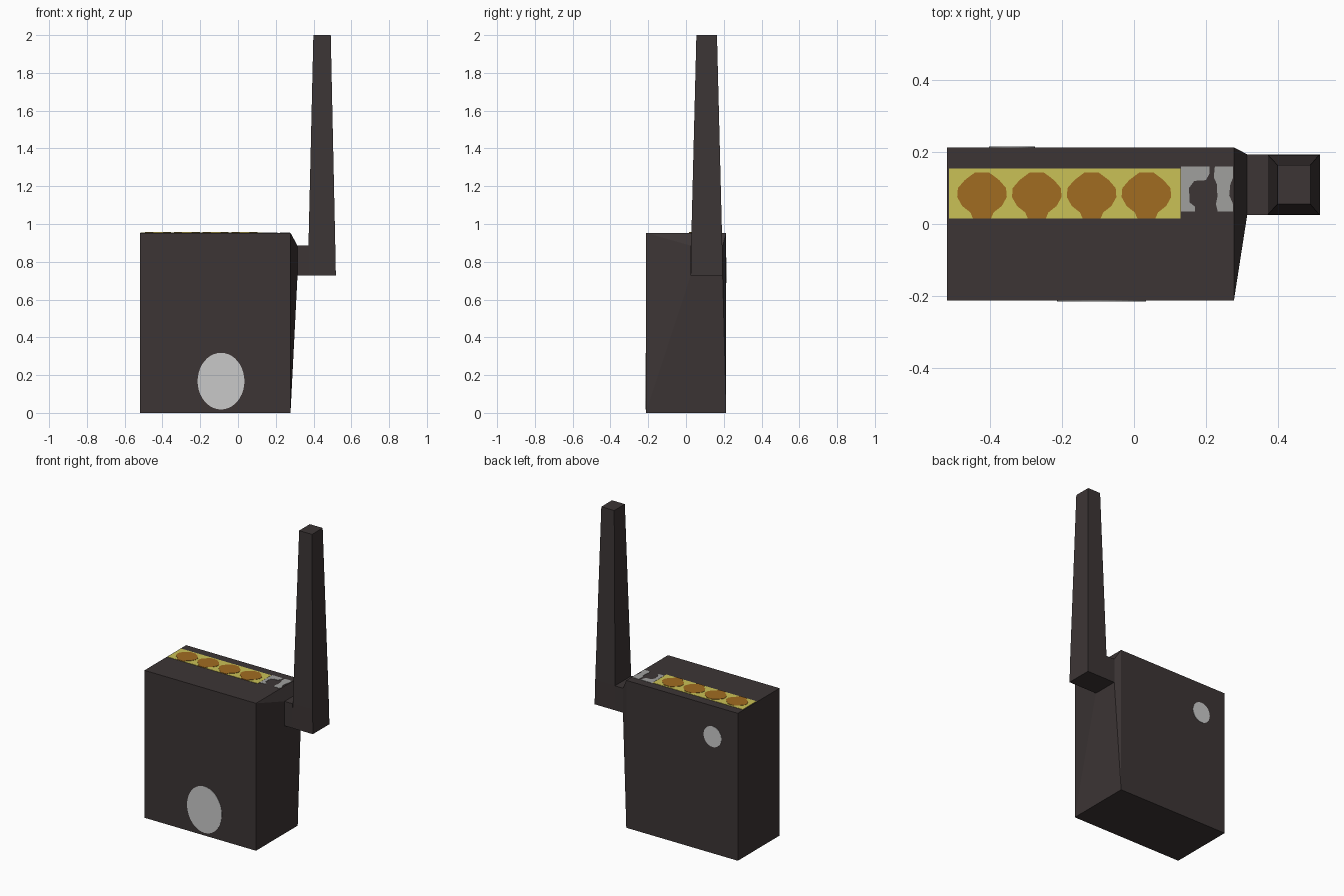
import bpy, bmesh, math
from mathutils import Vector

if "Cube" in bpy.data.objects:
    bpy.data.objects.remove(bpy.data.objects["Cube"])


def material(name, srgb):
    m = bpy.data.materials.new(name)
    lin = [(c / 255 / 12.92) if c / 255 <= 0.04045 else ((c / 255 + 0.055) / 1.055) ** 2.4 for c in srgb]
    m.diffuse_color = (*lin, 1)
    m.use_nodes = True
    m.node_tree.nodes["Principled BSDF"].inputs["Base Color"].default_value = m.diffuse_color
    return m


DARK = material("charcoal", (60, 53, 53))
LIGHT = material("light_grey", (201, 201, 201))
GREY = material("mid_grey", (160, 160, 158))
YELLOW = material("yellow", (202, 193, 86))
BROWN = material("orange_brown", (161, 108, 33))


def finish(name, bm, mat):
    bmesh.ops.recalc_face_normals(bm, faces=bm.faces)
    me = bpy.data.meshes.new(name)
    bm.to_mesh(me)
    bm.free()
    me.materials.append(mat)
    ob = bpy.data.objects.new(name, me)
    bpy.context.collection.objects.link(ob)
    return ob


def loft(name, rings, mat):
    """Closed solid through a series of four-cornered rings."""
    bm = bmesh.new()
    vs = [[bm.verts.new(p) for p in r] for r in rings]
    n = len(rings[0])
    for a, b in zip(vs, vs[1:]):
        for i in range(n):
            j = (i + 1) % n
            bm.faces.new((a[i], a[j], b[j], b[i]))
    bm.faces.new(vs[0])
    bm.faces.new(vs[-1])
    return finish(name, bm, mat)


def ring_x(x, y0, y1, z0, z1):
    return [(x, y0, z0), (x, y1, z0), (x, y1, z1), (x, y0, z1)]


def ring_z(z, x0, x1, y0, y1):
    return [(x0, y0, z), (x1, y0, z), (x1, y1, z), (x0, y1, z)]


def plate(name, pts, normal, mat, thick=0.002):
    """Thin painted plate: outline pushed out along the normal."""
    n = Vector(normal) * thick
    low = [Vector(p) for p in pts]
    return loft(name, [low, [p + n for p in low]], mat)


def ellipse(cx, y, cz, rx, rz, count=40):
    return [(cx + rx * math.cos(2 * math.pi * i / count), y,
             cz + rz * math.sin(2 * math.pi * i / count)) for i in range(count)]


TOP = 0.953

# Body with its side tapering into the short arm
loft("body", [ring_x(-0.52, -0.213, 0.213, 0, TOP),
              ring_x(0.278, -0.213, 0.213, 0, TOP),
              ring_x(0.315, 0.025, 0.194, 0.727, 0.885),
              ring_x(0.373, 0.025, 0.194, 0.727, 0.885)], DARK)

# Tapered antenna
loft("antenna", [ring_z(0.727, 0.370, 0.518, 0.025, 0.194),
                 ring_z(0.885, 0.373, 0.515, 0.027, 0.192),
                 ring_z(2.0, 0.399, 0.491, 0.055, 0.164)], DARK)

# Round spots on front and back
plate("front_disc", ellipse(-0.09, -0.213, 0.168, 0.124, 0.15), (0, -1, 0), LIGHT)
plate("back_disc", ellipse(-0.34, 0.213, 0.755, 0.064, 0.067), (0, 1, 0), LIGHT)

# Yellow strip and four knob shapes on top
plate("top_strip", [(x, y, TOP) for x, y in
                    ((-0.515, 0.015), (0.13, 0.015), (0.13, 0.155), (-0.515, 0.155))],
      (0, 0, 1), YELLOW)
half = [(0.025, 0.015), (0.032, 0.032), (0.055, 0.05), (0.069, 0.075),
        (0.067, 0.1), (0.048, 0.122), (0.035, 0.132), (0.02, 0.143)]
outline = half + [(-x, y) for x, y in reversed(half)]
for i in range(4):
    plate(f"knob_mark_{i + 1}", [(-0.423 + 0.1525 * i + x, y, TOP) for x, y in outline],
          (0, 0, 1), BROWN, 0.004)

# Grey patches either side of the dark keyhole
left = [(0.131, 0.035), (0.17, 0.035), (0.17, 0.048), (0.155, 0.06), (0.153, 0.1),
        (0.168, 0.12), (0.2, 0.122), (0.21, 0.14), (0.21, 0.16), (0.131, 0.16)]
right = [(0.233, 0.035), (0.276, 0.035), (0.276, 0.055), (0.265, 0.08), (0.268, 0.11),
         (0.276, 0.13), (0.276, 0.16), (0.225, 0.16), (0.222, 0.13), (0.231, 0.11),
         (0.232, 0.075), (0.228, 0.055)]
for name, pts in (("grey_patch_left", left), ("grey_patch_right", right)):
    plate(name, [(x, y, TOP) for x, y in pts], (0, 0, 1), GREY)
